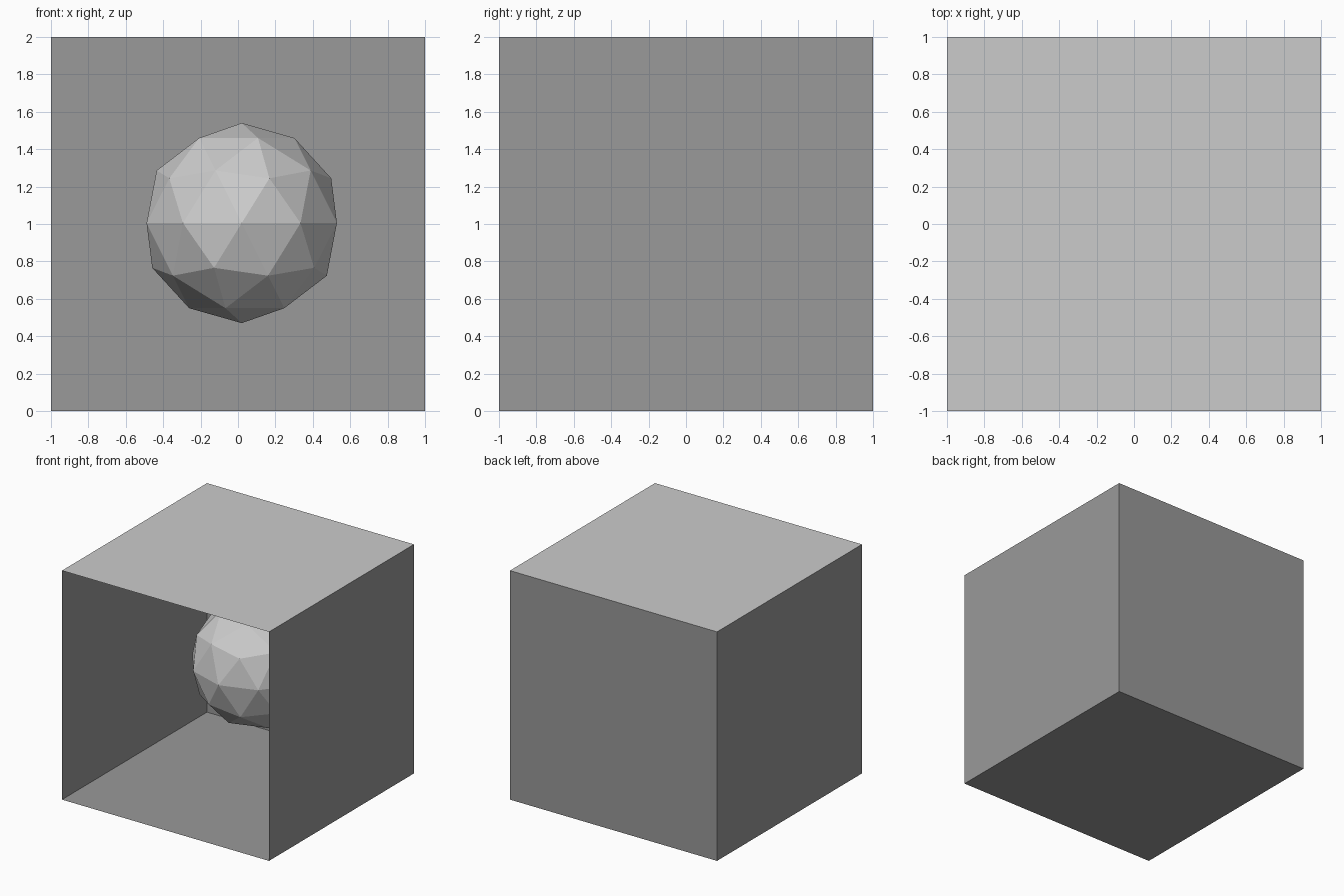
import bpy, bmesh
from mathutils import Matrix

if "Cube" in bpy.data.objects:
    bpy.data.objects.remove(bpy.data.objects["Cube"])


def make_object(name, bm):
    mesh = bpy.data.meshes.new(name)
    bm.to_mesh(mesh)
    bm.free()
    obj = bpy.data.objects.new(name, mesh)
    bpy.context.collection.objects.link(obj)
    return obj


def make_material(name, grey):
    mat = bpy.data.materials.new(name)
    mat.diffuse_color = (grey, grey, grey, 1)
    mat.use_nodes = True
    mat.node_tree.nodes["Principled BSDF"].inputs["Base Color"].default_value = mat.diffuse_color
    return mat


# Thin-walled box, open at the front: dark walls and floor, light top
bm = bmesh.new()
bmesh.ops.create_cube(bm, size=2, matrix=Matrix.Translation((0, 0, 1)))
front = [f for f in bm.faces if f.normal.y < -0.9]
bmesh.ops.delete(bm, geom=front, context='FACES_ONLY')
for f in bm.faces:
    f.material_index = 1 if f.normal.z > 0.9 else 0
box = make_object("open_box", bm)
box.data.materials.append(make_material("dark_grey", 0.32))
box.data.materials.append(make_material("light_grey", 0.8))

# Faceted ball floating inside
bm = bmesh.new()
bmesh.ops.create_icosphere(bm, subdivisions=2, radius=0.535,
                           matrix=Matrix.Translation((0.02, 0.235, 1.005)))
make_object("ball", bm)
